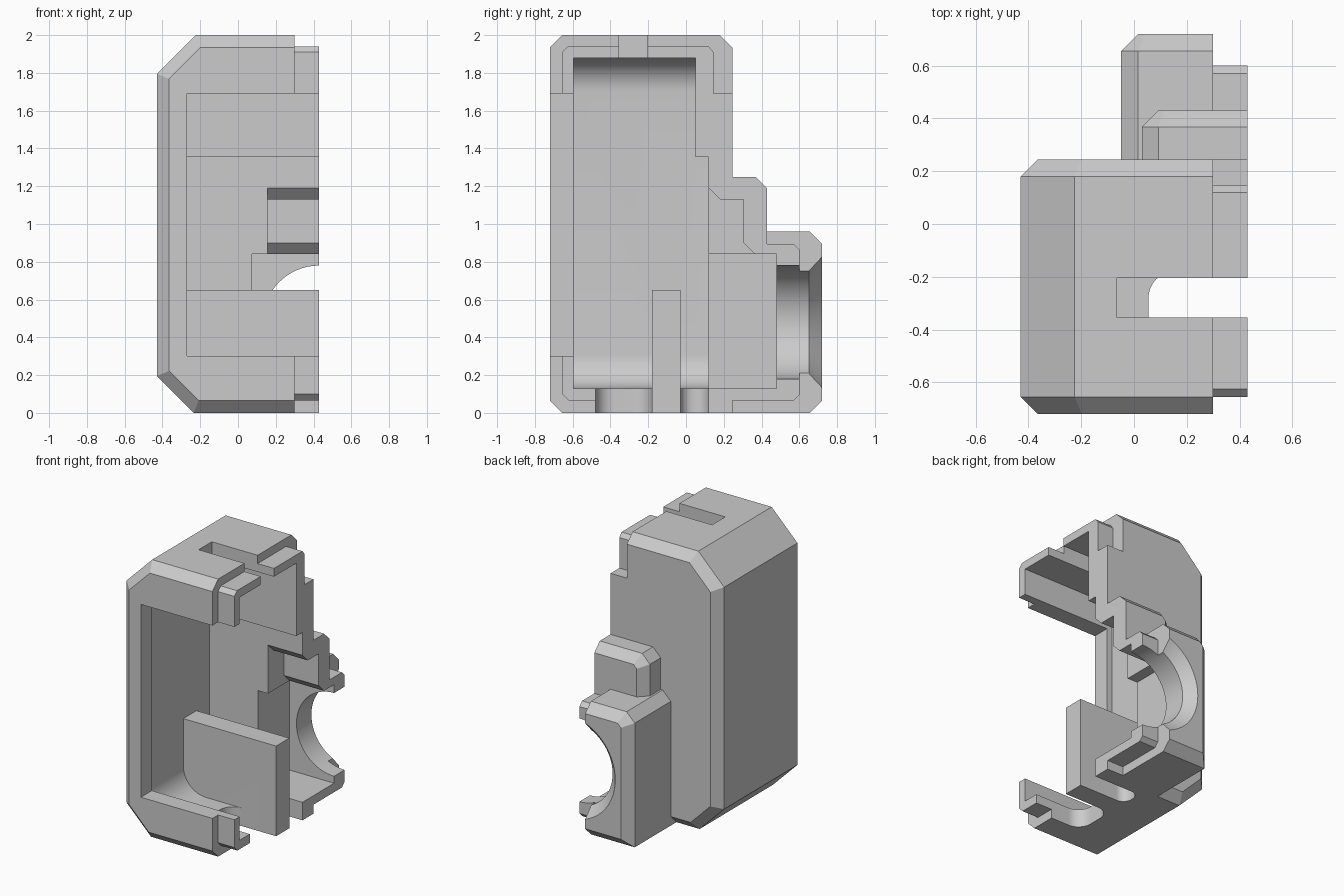
import bpy, bmesh
from math import sin, cos, pi, tan

if "Cube" in bpy.data.objects:
    bpy.data.objects.remove(bpy.data.objects["Cube"], do_unlink=True)

grey = bpy.data.materials.new("plain grey")
grey.use_nodes = True
grey.diffuse_color = (0.6, 0.6, 0.6, 1)
grey.node_tree.nodes["Principled BSDF"].inputs["Base Color"].default_value = (0.6, 0.6, 0.6, 1)


def finish(name, bm):
    bmesh.ops.recalc_face_normals(bm, faces=bm.faces)
    mesh = bpy.data.meshes.new(name)
    bm.to_mesh(mesh)
    bm.free()
    mesh.materials.append(grey)
    obj = bpy.data.objects.new(name, mesh)
    bpy.context.collection.objects.link(obj)
    return obj


def prism(name, pts, axis, lo, hi):
    """Extrude a 2D outline along one axis (0, 1 or 2)."""
    bm = bmesh.new()

    def place(p, h):
        co = list(p)
        co.insert(axis, h)
        return bm.verts.new(co)
    a = [place(p, lo) for p in pts]
    b = [place(p, hi) for p in pts]
    bm.faces.new(a)
    bm.faces.new(b)
    n = len(pts)
    for i in range(n):
        j = (i + 1) % n
        bm.faces.new((a[i], a[j], b[j], b[i]))
    return finish(name, bm)


def box(name, x, y, z):
    return prism(name, [(x[0], y[0]), (x[1], y[0]), (x[1], y[1]), (x[0], y[1])], 2, *z)


def round_left(u0, u1, v0, v1, r, steps=12):
    """Rectangle whose two low-u corners are rounded."""
    pts = [(u1, v0), (u1, v1)]
    for cv, start in ((v1 - r, pi / 2), (v0 + r, pi)):
        for i in range(steps + 1):
            t = start + pi / 2 * i / steps
            pts.append((u0 + r + r * cos(t), cv + r * sin(t)))
    return pts


def shell(name, x, y, z, top, bottom, front_in, back_in):
    """Block with chamfered left side and bevelled front and back rims."""
    bm = bmesh.new()

    def section(yy, i):
        tb = tan(pi / 8) * i if bottom else i
        tt = tan(pi / 8) * i
        for px, pz in ((x[0] + i, z[0] + bottom + tb), (x[0] + i, z[1] - top - tt),
                       (x[0] + top + tt, z[1] - i), (x[1], z[1] - i),
                       (x[1], z[0] + i), (x[0] + bottom + tb, z[0] + i)):
            bm.verts.new((px, yy, pz))
    section(y[0], front_in)
    section(y[1], back_in)
    if front_in:
        section(y[0] + front_in, 0)
    section(y[1] - back_in, 0)
    bmesh.ops.remove_doubles(bm, verts=bm.verts, dist=1e-4)
    bmesh.ops.convex_hull(bm, input=bm.verts)
    bmesh.ops.dissolve_limit(bm, angle_limit=0.01, verts=bm.verts, edges=bm.edges)
    return finish(name, bm)


def tapered_bore(name, x, z, y0, y1, r0, r1, n=64):
    bm = bmesh.new()
    rings = [[bm.verts.new((x + r * cos(2 * pi * i / n), y, z + r * sin(2 * pi * i / n)))
              for i in range(n)] for y, r in ((y0, r0), (y1, r1))]
    for ring in rings:
        bm.faces.new(ring)
    for i in range(n):
        j = (i + 1) % n
        bm.faces.new((rings[0][i], rings[0][j], rings[1][j], rings[1][i]))
    return finish(name, bm)


def combine(target, other, operation):
    mod = target.modifiers.new("combine", 'BOOLEAN')
    mod.operation = operation
    mod.solver = 'EXACT'
    mod.object = other
    bpy.context.view_layer.objects.active = target
    bpy.ops.object.modifier_apply(modifier=mod.name)
    bpy.data.objects.remove(other, do_unlink=True)


# Outer shell: tall body, rear socket block and the small step between them
housing = shell("housing", (-.43, .30), (-.72, .245), (0, 2), .205, .195, .065, .065)
socket = shell("socket", (-.05, .30), (.1, .72), (0, .96), .065, 0, 0, .065)
step = shell("step", (.03, .43), (.1, .43), (.8, 1.25), .062, 0, 0, .062)

# Recessed mating lip along the open side
lip_outline = [(-.655, .1), (-.62, .065), (-.48, .065), (-.48, 0), (.245, 0),
               (.245, .065), (.57, .065), (.6, .095), (.6, .865), (.57, .895),
               (.43, .895), (.43, 1.188), (.368, 1.25), (.245, 1.25), (.245, 1.69),
               (.145, 1.69), (.145, 1.91), (.12, 1.94), (-.625, 1.94), (-.655, 1.91)]
lip = prism("lip", lip_outline, 0, .2, .43)
for part in (socket, step, lip):
    combine(housing, part, 'UNION')

# Hollows and openings
step_hollow = [(.1, 1.21), (.18, 1.13), (.305, 1.13), (.305, .9),
               (.365, .84), (.365, .8), (.1, .8)]
cutters = [
    prism("main_hollow", round_left(-.31, .6, .13, 1.88, .18), 1, -.595, .05),
    prism("rear_hollow", [p for p in round_left(-.31, .6, .13, 1.88, .18) if p[1] < 1]
          + [(.6, 1.355), (-.31, 1.355)], 1, -.3, .12),
    box("front_window", (-.27, .6), (-.8, -.5), (.3, 1.69)),
    prism("step_hollow", step_hollow, 0, .155, .6),
    box("socket_hollow", (.075, .6), (.1, .48), (.13, .84)),
    tapered_bore("socket_bore", .43, .48, .4, .67, .3, .3),
    tapered_bore("socket_flare", .43, .48, .65, .75, .3, .4),
    box("top_slot", (-.065, .6), (-.355, -.205), (1.8, 2.1)),
    prism("front_floor_slot", round_left(.055, .6, -.48, -.18, .1), 2, -.1, .2),
    prism("rear_floor_slot", round_left(.055, .6, -.03, .12, .07), 2, -.1, .2),
]
# The rear hollow outline starts at its lower right corner, so order it as a loop
old = cutters[1]
bpy.data.objects.remove(old, do_unlink=True)
low_arc = [p for p in round_left(-.31, .6, .13, 1.88, .18) if p[1] < 1][1:]
cutters[1] = prism("rear_hollow", [(.6, .13), (.6, 1.355), (-.31, 1.355)] + low_arc,
                   1, -.3, .12)
for cutter in cutters:
    combine(housing, cutter, 'DIFFERENCE')

# Upright divider between the floor slots
divider = prism("divider_plate", [(-.32, .2), (-.32, .65), (.43, .65), (.43, 0), (-.1, 0)],
                1, -.18, -.03)
combine(housing, divider, 'UNION')

# Tidy flat faces, smooth the rounded ones
bm = bmesh.new()
bm.from_mesh(housing.data)
bmesh.ops.remove_doubles(bm, verts=bm.verts, dist=1e-4)
bmesh.ops.dissolve_limit(bm, angle_limit=0.01, verts=bm.verts, edges=bm.edges)
bm.to_mesh(housing.data)
bm.free()
bpy.ops.object.select_all(action='DESELECT')
housing.select_set(True)
bpy.context.view_layer.objects.active = housing
bpy.ops.object.shade_smooth_by_angle(angle=0.5)
